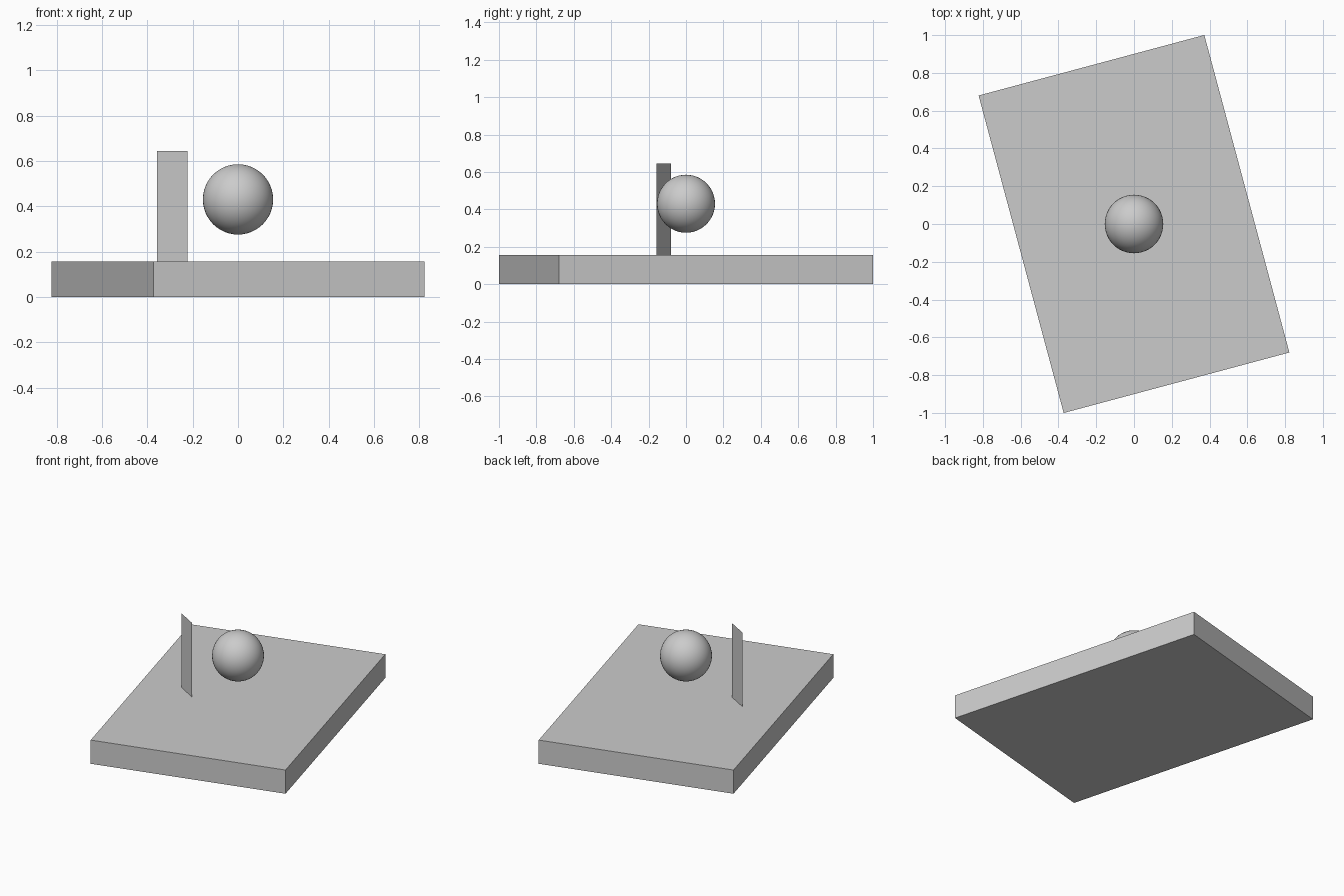
import bpy
from math import radians

if "Cube" in bpy.data.objects:
    bpy.data.objects.remove(bpy.data.objects["Cube"])

# Base slab, turned 15 degrees
bpy.ops.mesh.primitive_cube_add(size=1, location=(0, 0, 0.078), rotation=(0, 0, radians(15)))
slab = bpy.context.object
slab.name = "base_slab"
slab.scale = (1.237, 1.74, 0.156)

# Floating smooth ball
bpy.ops.mesh.primitive_uv_sphere_add(segments=48, ring_count=24, radius=0.155, location=(0, 0, 0.43))
ball = bpy.context.object
ball.name = "ball"
bpy.ops.object.shade_smooth()

# Upright sheet without thickness, standing on the slab
bpy.ops.mesh.primitive_plane_add(size=1, location=(-0.29, -0.119, 0.4),
                                 rotation=(radians(90), 0, radians(-30)))
panel = bpy.context.object
panel.name = "upright_panel"
panel.scale = (0.155, 0.488, 1)
